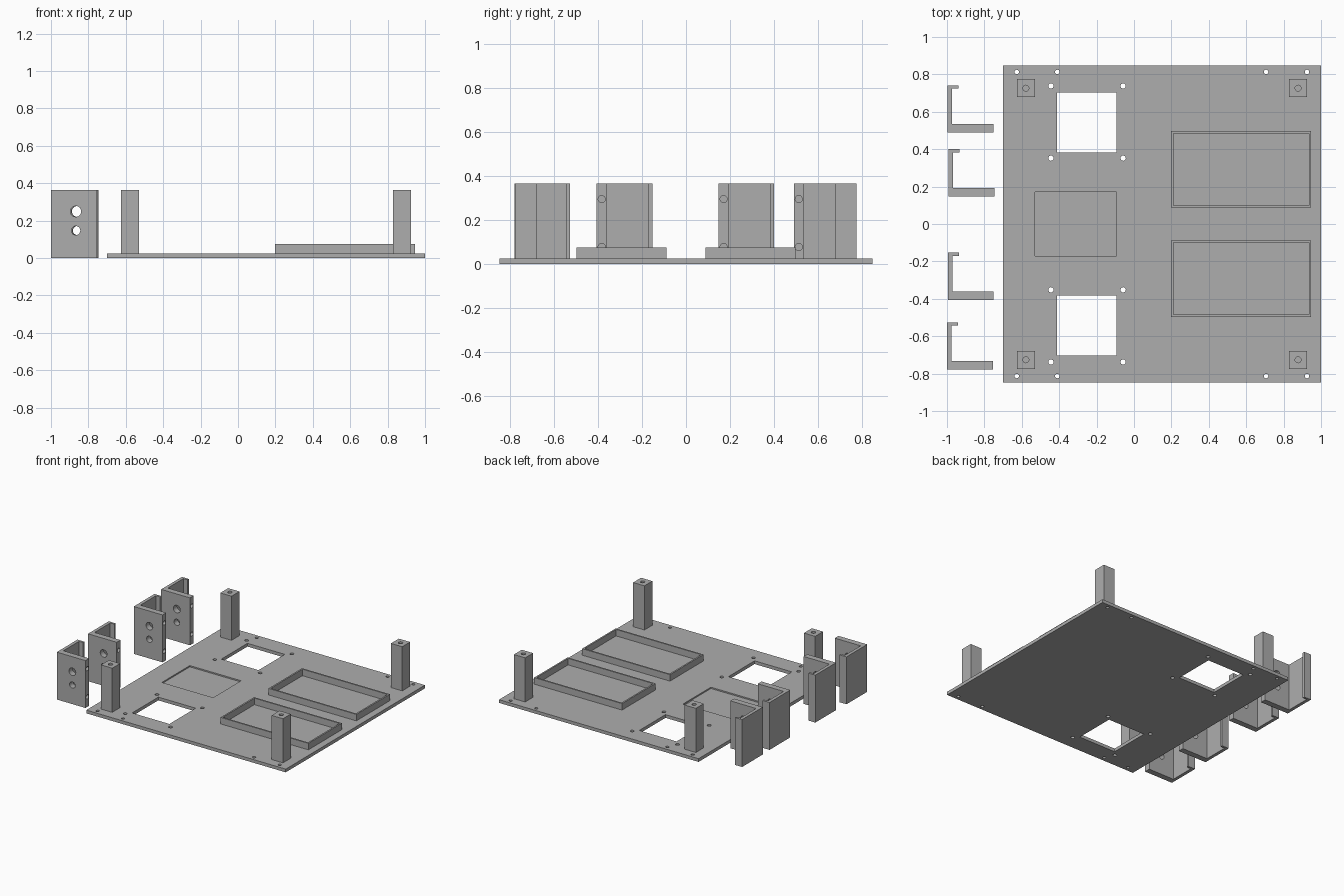
import bpy, bmesh
from mathutils import Matrix, Vector

if "Cube" in bpy.data.objects:
    bpy.data.objects.remove(bpy.data.objects["Cube"])

grey = bpy.data.materials.new("plain grey")
grey.diffuse_color = (0.42, 0.42, 0.42, 1)
grey.use_nodes = True
grey.node_tree.nodes["Principled BSDF"].inputs["Base Color"].default_value = grey.diffuse_color

PLATE_T = 0.025   # base plate thickness
TOP = 0.365       # height of posts and brackets


def add_box(bm, x0, x1, y0, y1, z0, z1):
    centre = Vector(((x0 + x1) / 2, (y0 + y1) / 2, (z0 + z1) / 2))
    size = Matrix.Diagonal((x1 - x0, y1 - y0, z1 - z0, 1))
    bmesh.ops.create_cube(bm, size=1, matrix=Matrix.Translation(centre) @ size)


def add_drill(bm, at, r, length, axis='Z'):
    rot = {'X': Matrix.Rotation(1.5707963, 4, 'Y'),
           'Y': Matrix.Rotation(1.5707963, 4, 'X'),
           'Z': Matrix.Identity(4)}[axis]
    bmesh.ops.create_cone(bm, cap_ends=True, segments=24, radius1=r, radius2=r,
                          depth=length, matrix=Matrix.Translation(at) @ rot)


def make(name, bm):
    mesh = bpy.data.meshes.new(name)
    bmesh.ops.recalc_face_normals(bm, faces=bm.faces)
    bm.to_mesh(mesh)
    bm.free()
    obj = bpy.data.objects.new(name, mesh)
    bpy.context.collection.objects.link(obj)
    mesh.materials.append(grey)
    return obj


def cut(obj, bm):
    """Subtract the cutter shapes and discard them."""
    cutter = make("cutter", bm)
    cutter.hide_render = True
    mod = obj.modifiers.new("cut", 'BOOLEAN')
    mod.operation, mod.solver, mod.object = 'DIFFERENCE', 'EXACT', cutter
    bpy.ops.object.select_all(action='DESELECT')
    bpy.context.view_layer.objects.active = obj
    obj.select_set(True)
    bpy.ops.object.modifier_apply(modifier=mod.name)
    bpy.data.objects.remove(cutter)
    bpy.ops.object.shade_smooth_by_angle(angle=0.5)


# Base plate with square windows, screw holes and a shallow pocket
bm = bmesh.new()
add_box(bm, -0.70, 1.0, -0.847, 0.847, 0, PLATE_T)
plate = make("base_plate", bm)
bm = bmesh.new()
add_box(bm, -0.53, -0.093, -0.17, 0.17, PLATE_T - 0.01, 0.1)
for s in (-1, 1):
    add_box(bm, -0.411, -0.093, *sorted((s * 0.383, s * 0.702)), -0.1, 0.1)
    for x in (-0.444, -0.058):
        for y in (0.352, 0.738):
            add_drill(bm, (x, s * y, 0), 0.014, 0.2)
    for x in (-0.627, -0.41, 0.706, 0.925):
        add_drill(bm, (x, s * 0.813, 0), 0.012, 0.2)
cut(plate, bm)

# Corner posts with a blind screw hole on top
for x in (-0.578, 0.877):
    for y in (-0.726, 0.726):
        h = 0.048
        bm = bmesh.new()
        add_box(bm, x - h, x + h, y - h, y + h, PLATE_T, TOP)
        post = make("corner_post", bm)
        bm = bmesh.new()
        add_drill(bm, (x, y, TOP), 0.016, 0.2)
        cut(post, bm)

# Open rectangular tray walls
for s in (-1, 1):
    y0, y1 = sorted((s * 0.088, s * 0.496))
    w = 0.012
    bm = bmesh.new()
    add_box(bm, 0.198, 0.947, y0, y1, PLATE_T, 0.075)
    tray = make("tray_wall", bm)
    bm = bmesh.new()
    add_box(bm, 0.198 + w, 0.947 - w, y0 + w, y1 - w, 0, 0.2)
    cut(tray, bm)

# Loose hooked brackets: thick drilled arm, thin back wall, short lip
for x, y in ((-0.997, 0.489), (-0.992, 0.148), (-0.995, -0.405), (-1.0, -0.778)):
    outline = [(0, 0), (0.245, 0), (0.245, 0.045), (0.025, 0.045),
               (0.025, 0.235), (0.06, 0.235), (0.06, 0.252), (0, 0.252)]
    bm = bmesh.new()
    face = bm.faces.new([bm.verts.new((x + px, y + py, 0)) for px, py in outline])
    up = bmesh.ops.extrude_face_region(bm, geom=[face])["geom"]
    bmesh.ops.translate(bm, vec=(0, 0, TOP),
                        verts=[v for v in up if isinstance(v, bmesh.types.BMVert)])
    bracket = make("hook_bracket", bm)
    bm = bmesh.new()
    add_drill(bm, (x + 0.133, y + 0.02, 0.249), 0.029, 0.12, 'Y')
    add_drill(bm, (x + 0.133, y + 0.02, 0.147), 0.024, 0.12, 'Y')
    for z in (0.078, 0.295):
        add_drill(bm, (x + 0.245, y + 0.0225, z), 0.016, 0.12, 'X')
    cut(bracket, bm)
